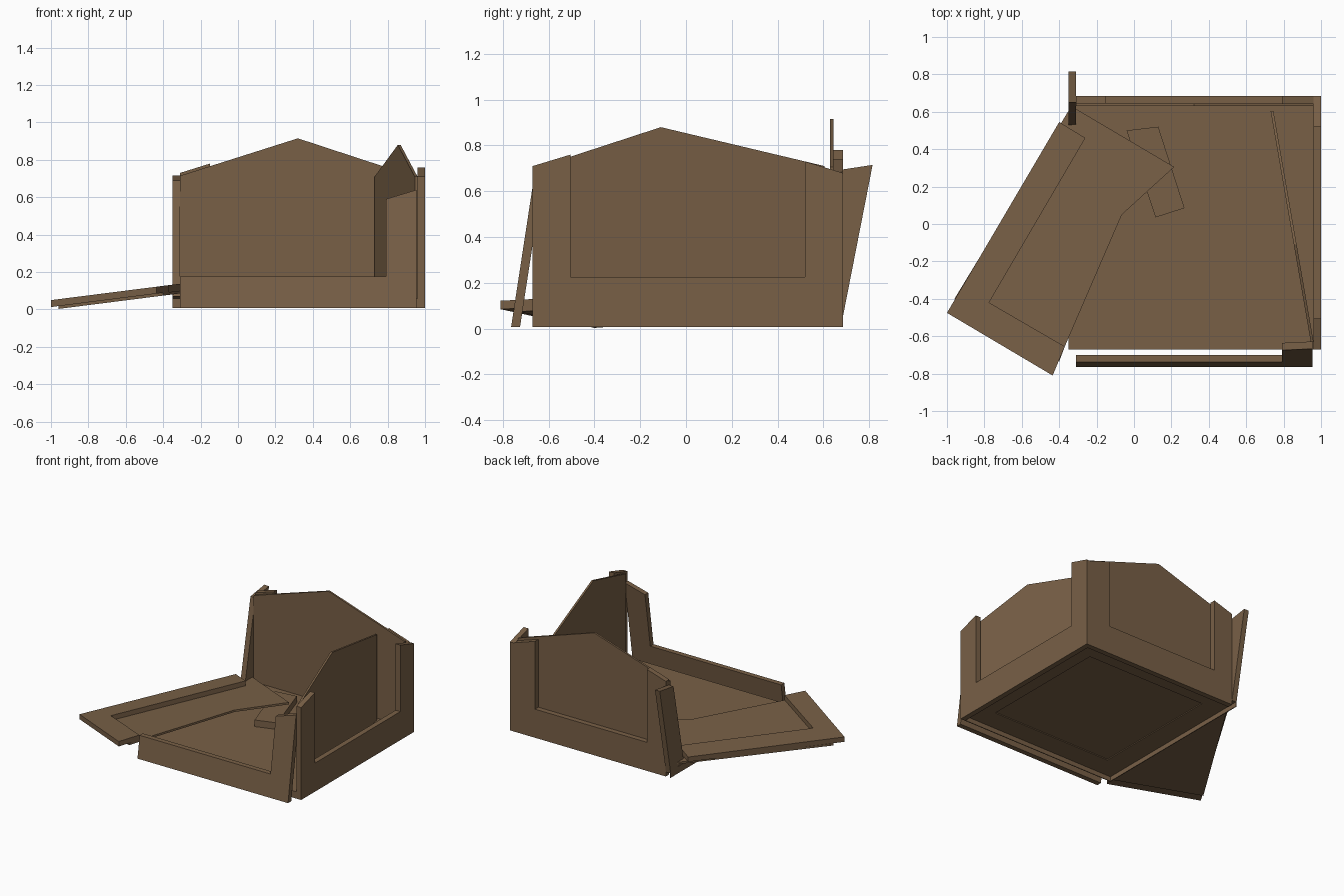
import bpy, bmesh

if "Cube" in bpy.data.objects:
    bpy.data.objects.remove(bpy.data.objects["Cube"])

wood = bpy.data.materials.new("brown_wood")
wood.diffuse_color = (0.19, 0.117, 0.062, 1)
wood.use_nodes = True
wood.node_tree.nodes["Principled BSDF"].inputs["Base Color"].default_value = wood.diffuse_color


def prism(name, pts, place, a, b):
    """Extrude a 2D outline between depths a and b; place(u, v, d) gives xyz."""
    bm = bmesh.new()
    lo = [bm.verts.new(place(u, v, a)) for u, v in pts]
    hi = [bm.verts.new(place(u, v, b)) for u, v in pts]
    bm.faces.new(lo)
    bm.faces.new(hi[::-1])
    n = len(pts)
    for i in range(n):
        j = (i + 1) % n
        bm.faces.new((lo[i], hi[i], hi[j], lo[j]))
    bmesh.ops.recalc_face_normals(bm, faces=bm.faces)
    me = bpy.data.meshes.new(name)
    bm.to_mesh(me)
    bm.free()
    me.materials.append(wood)
    ob = bpy.data.objects.new(name, me)
    bpy.context.collection.objects.link(ob)
    return ob


def flat(u, v, d):          # outline in plan, depth in z
    return (u, v, d)


def along_x(u, v, d):       # outline in y-z
    return (d, u, v)


def along_y(u, v, d):       # outline in x-z
    return (u, d, v)


def lean_front(u, v, d):    # front wall, foot slid outward
    return (u, d + 0.153 * v, v)


def swung(u, v, d):         # loose right panel, swung inward
    return (0.95 - 0.174 * (u + 0.63) + d, u, v)


def tilted(u, v, d):        # fallen wall, resting on the floor edge
    return (u, v, 0.05 + 0.127 * (u + 1) + d)


def rect(u0, v0, u1, v1):
    return [(u0, v0), (u1, v0), (u1, v1), (u0, v1)]


# floor: hollow underneath, with a thin skirt and a shallow frame
X0, X1, Y0, Y1, M = -0.35, 1.0, -0.67, 0.685, 0.17
prism("floor_board", rect(X0, Y0, X1, Y1), flat, 0.05, 0.06)
prism("floor_rail_front", rect(X0, Y0, X1, Y0 + M), flat, 0.043, 0.05)
prism("floor_rail_back", rect(X0, Y1 - M, X1, Y1), flat, 0.043, 0.05)
prism("floor_rail_left", rect(X0, Y0 + M, X0 + M, Y1 - M), flat, 0.043, 0.05)
prism("floor_rail_right", rect(X1 - M, Y0 + M, X1, Y1 - M), flat, 0.043, 0.05)
prism("floor_skirt_left", rect(X0, Y0, X0 + 0.006, Y1), flat, 0.008, 0.05)
prism("floor_skirt_front", rect(X0, Y0, X1, Y0 + 0.006), flat, 0.008, 0.05)

# right wall: U-shaped frame with broken post tops, and loose panel
prism("right_frame", [(Y0, 0.008), (Y1, 0.008), (Y1, 0.68), (0.52, 0.73),
                      (0.52, 0.225), (-0.505, 0.225), (-0.505, 0.76), (Y0, 0.71)],
      along_x, 0.96, 1.0)
prism("right_panel", [(-0.63, 0.05), (0.605, 0.05), (0.605, 0.71),
                      (-0.11, 0.88), (-0.63, 0.71)], swung, -0.005, 0.01)

# back wall: U-shaped frame and broken panel
prism("back_frame", [(-0.31, 0.008), (0.96, 0.008), (0.96, 0.685), (0.79, 0.74),
                     (0.79, 0.225), (-0.15, 0.225), (-0.15, 0.78), (-0.31, 0.73)],
      along_y, 0.645, Y1)
prism("back_panel", [(-0.31, 0.05), (0.96, 0.05), (0.96, 0.705),
                     (0.32, 0.915), (-0.31, 0.715)], along_y, 0.63, 0.645)

# front wall: leaning L of bottom rail and right post
prism("front_frame", [(-0.31, 0.008), (0.955, 0.008), (0.955, 0.64), (0.79, 0.59),
                      (0.79, 0.175), (-0.31, 0.175)], lean_front, -0.765, -0.726)

# left post leaning backward
prism("left_post", [(0.525, 0.07), (0.685, 0.05), (0.815, 0.715), (0.65, 0.69)],
      along_x, -0.35, -0.31)

# fallen left wall: L frame on a snapped panel that has slid along it
prism("fallen_frame", [(-0.4, 0.545), (-1, -0.475), (-0.435, -0.81), (-0.37, -0.655),
                       (-0.775, -0.42), (-0.26, 0.46)], tilted, -0.037, 0)
prism("fallen_panel", [(-0.335, 0.63), (-0.96, -0.4), (-0.40, -0.735), (-0.37, -0.655),
                       (-0.065, 0.05), (0.215, 0.305)], tilted, -0.052, -0.037)

# broken piece of rail on the floor
prism("broken_rail", [(-0.04, 0.5), (0.115, 0.035), (0.27, 0.085), (0.13, 0.52)],
      flat, 0.06, 0.11)
